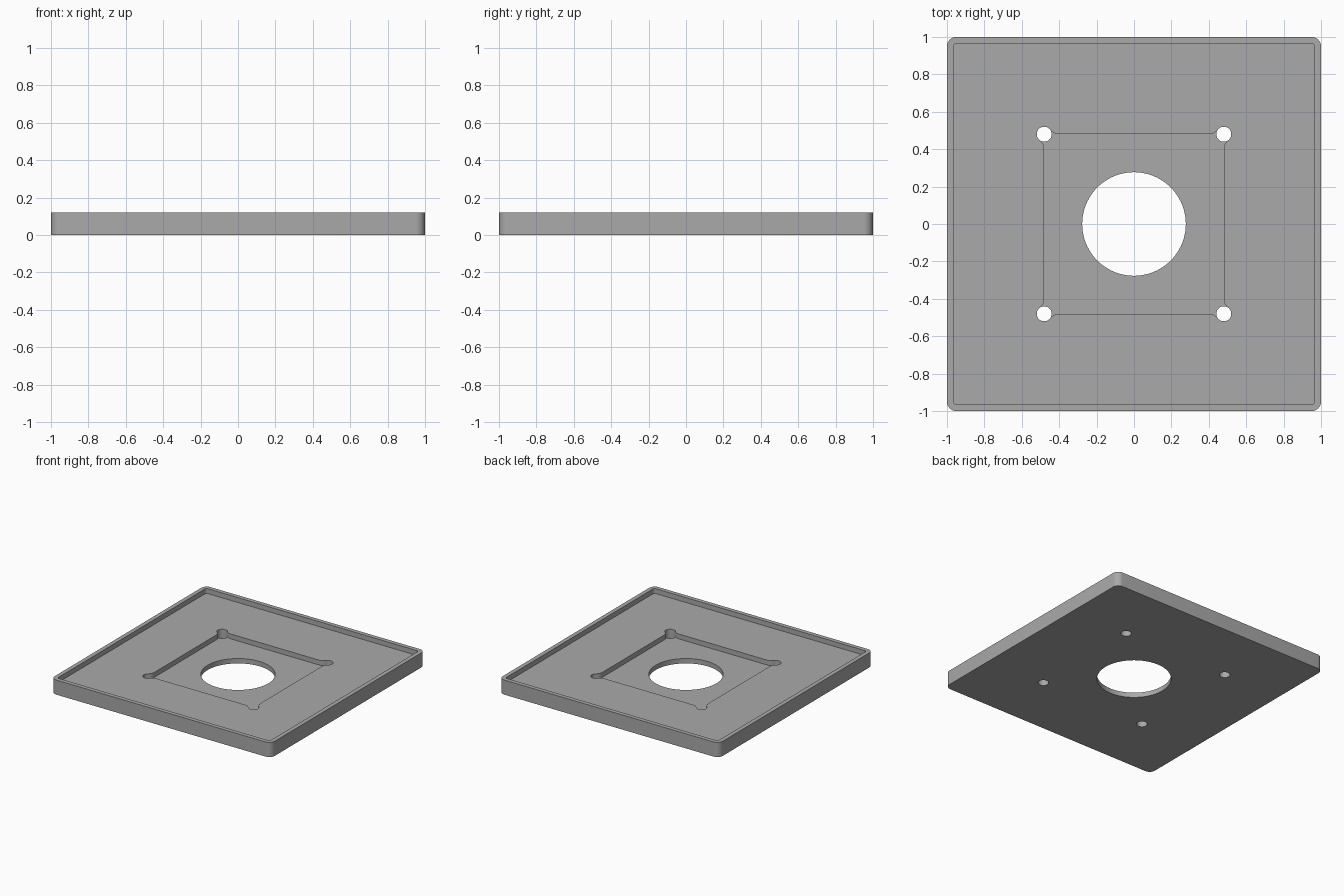
import bpy, bmesh
from math import cos, sin, radians, pi

cube = bpy.data.objects.get("Cube")
if cube:
    bpy.data.objects.remove(cube)

# Key heights: underside, pocket floor, tray floor, rim top
Z_BASE, Z_POCKET, Z_TRAY, Z_RIM = 0, 0.04, 0.08, 0.12
HOLE, HOLE_R, FILLET_R, REACH = 0.48, 0.04, 0.06, 0.40


def arc(cx, cy, r, start, end, n):
    angles = [radians(start + (end - start) * i / n) for i in range(n + 1)]
    return [(cx + r * cos(a), cy + r * sin(a)) for a in angles]


def turn(points, k):
    c, s = round(cos(k * pi / 2)), round(sin(k * pi / 2))
    return [(x * c - y * s, x * s + y * c) for x, y in points]


def four_corners(points):
    return [p for k in range(4) for p in turn(points, k)]


def rounded_square(half, r):
    return four_corners(arc(half - r, half - r, r, 0, 90, 8))


bm = bmesh.new()


def wall(points, z0, z1):
    low = [bm.verts.new((x, y, z0)) for x, y in points]
    high = [bm.verts.new((x, y, z1)) for x, y in points]
    for i in range(len(points)):
        j = (i + 1) % len(points)
        bm.faces.new((low[i], low[j], high[j], high[i]))


def cap(loops, z):
    edges = []
    for points in loops:
        vs = [bm.verts.new((x, y, z)) for x, y in points]
        edges += [bm.edges.new((vs[i - 1], vs[i])) for i in range(len(vs))]
    bmesh.ops.triangle_fill(bm, edges=edges, use_beauty=True, normal=(0, 0, 1))


# Outlines of the tray
outer = rounded_square(1, 0.05)
inner = rounded_square(0.965, 0.015)
centre_hole = arc(0, 0, 0.277, 0, 360, 72)[:-1]

# Pocket corner: fillet, arc around the screw hole, fillet
TANGENT = 53.13010235
fillet_in = arc(HOLE + FILLET_R, REACH, FILLET_R, 180, 180 - TANGENT, 8)
fillet_out = arc(REACH, HOLE + FILLET_R, FILLET_R, TANGENT - 90, -90, 8)
far_arc = arc(HOLE, HOLE, HOLE_R, -TANGENT, 90 + TANGENT, 20)[1:-1]
near_arc = arc(HOLE, HOLE, HOLE_R, -TANGENT, TANGENT - 270, 16)[1:-1]
pocket = four_corners(fillet_in + far_arc + fillet_out)
pocket_floor = four_corners(fillet_in + near_arc + fillet_out)
screw_hole = [fillet_in[-1]] + far_arc + [fillet_out[0]] + near_arc[::-1]
screw_holes = [turn(screw_hole, k) for k in range(4)]

# Vertical walls
wall(outer, Z_BASE, Z_RIM)
wall(inner, Z_TRAY, Z_RIM)
wall(pocket, Z_POCKET, Z_TRAY)
for hole in screw_holes + [centre_hole]:
    wall(hole, Z_BASE, Z_POCKET)

# Level faces
cap([outer, centre_hole] + screw_holes, Z_BASE)
cap([pocket_floor, centre_hole], Z_POCKET)
cap([inner, pocket], Z_TRAY)
cap([outer, inner], Z_RIM)

bmesh.ops.remove_doubles(bm, verts=bm.verts, dist=0.0001)
bmesh.ops.recalc_face_normals(bm, faces=bm.faces)
mesh = bpy.data.meshes.new("mounting_plate")
bm.to_mesh(mesh)
bm.free()
plate = bpy.data.objects.new("mounting_plate", mesh)
bpy.context.collection.objects.link(plate)

# Plain grey finish
grey = bpy.data.materials.new("grey")
grey.use_nodes = True
colour = (0.4, 0.4, 0.4, 1)
grey.diffuse_color = colour
grey.node_tree.nodes["Principled BSDF"].inputs["Base Color"].default_value = colour
mesh.materials.append(grey)

# Smooth curved walls, crisp edges
bpy.ops.object.select_all(action='DESELECT')
plate.select_set(True)
bpy.context.view_layer.objects.active = plate
bpy.ops.object.shade_smooth_by_angle(angle=radians(30))
